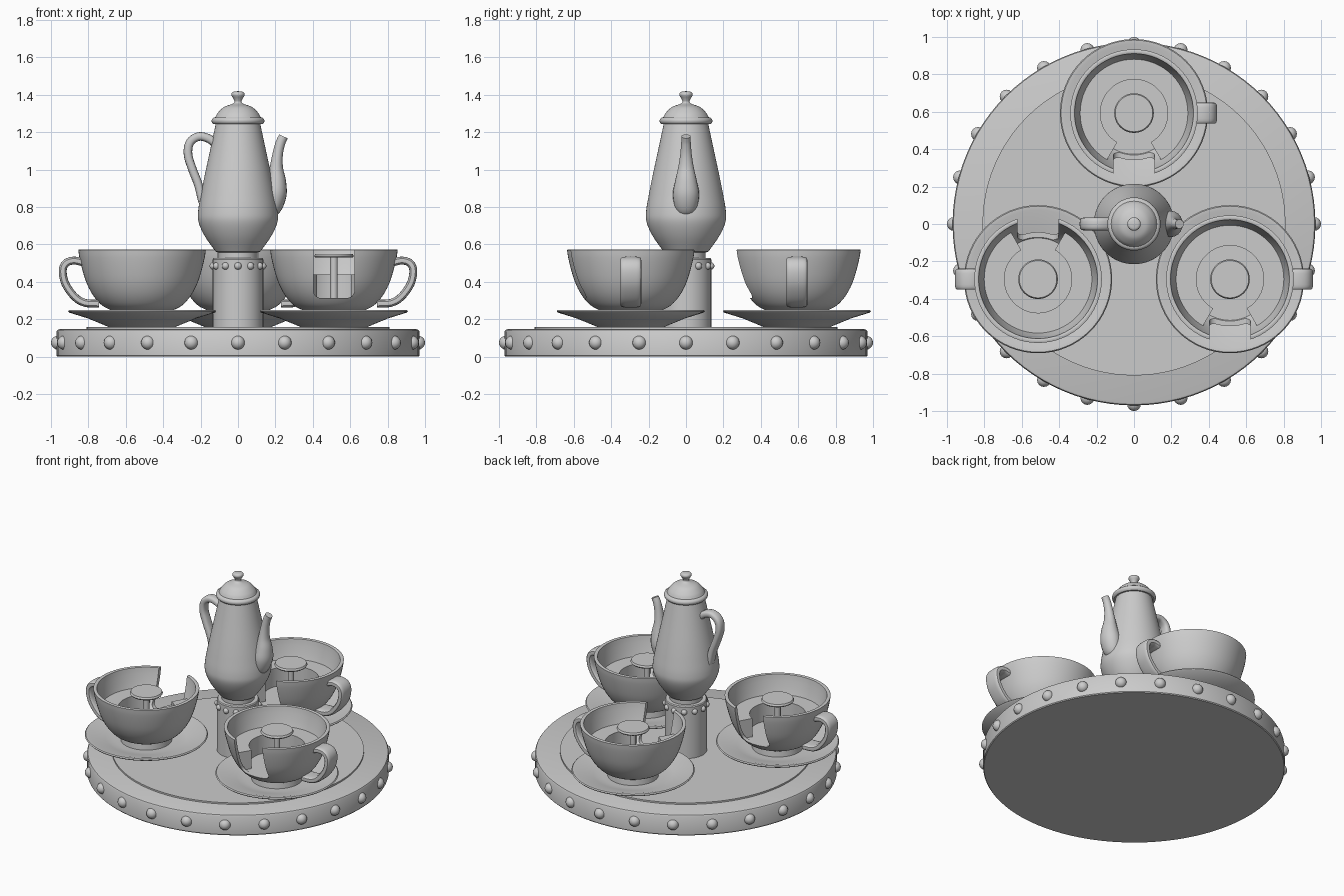
import bpy, bmesh
from math import sin, cos, pi, radians
from mathutils import Vector

if "Cube" in bpy.data.objects:
    bpy.data.objects.remove(bpy.data.objects["Cube"])


def make(name, bm, loc=(0, 0, 0), rot=0):
    bmesh.ops.remove_doubles(bm, verts=bm.verts, dist=1e-5)
    bmesh.ops.recalc_face_normals(bm, faces=bm.faces)
    me = bpy.data.meshes.new(name)
    bm.to_mesh(me)
    bm.free()
    ob = bpy.data.objects.new(name, me)
    bpy.context.collection.objects.link(ob)
    ob.location, ob.rotation_euler = loc, (0, 0, rot)
    return ob


def smooth(pts, n=5):
    """Catmull-Rom through the points"""
    p = [Vector(q) for q in pts]
    p = [2 * p[0] - p[1]] + p + [2 * p[-1] - p[-2]]
    out = []
    for a, b, c, d in zip(p, p[1:], p[2:], p[3:]):
        for i in range(n):
            t = i / n
            out.append(0.5 * (2 * b + (c - a) * t + (2 * a - 5 * b + 4 * c - d) * t * t
                              + (3 * b - a - 3 * c + d) * t ** 3))
    return out + [p[-2]]


def lathe(name, prof, seg=64, start=0, sweep=360, **kw):
    """Revolve an (r, z) profile; a partial sweep gets closed and capped"""
    bm = bmesh.new()
    full = sweep == 360
    n = seg if full else seg + 1
    rings = []
    for i in range(n):
        a = radians(start + sweep * i / seg)
        rings.append([bm.verts.new((r * cos(a), r * sin(a), z)) for r, z in prof])
    m = len(prof)
    for i in range(seg):
        A, B = rings[i], rings[(i + 1) % n]
        for j in range(m - 1 if full else m):
            k = (j + 1) % m
            bm.faces.new((A[j], B[j], B[k], A[k]))
    if not full:
        bm.faces.new(rings[0])
        bm.faces.new(rings[-1])
    return make(name, bm, **kw)


def tube(name, path, power=1.0, seg=20, **kw):
    """Sweep along (x, z, half thickness, half width) points in the XZ plane"""
    bm = bmesh.new()
    pts = smooth(path)
    rings = []
    for i, p in enumerate(pts):
        d = pts[min(i + 1, len(pts) - 1)] - pts[max(i - 1, 0)]
        d = Vector((d[0], d[1])).normalized()
        ring = []
        for k in range(seg):
            a = 2 * pi * k / seg
            c, s = cos(a), sin(a)
            u = p[2] * abs(c) ** power * (1 if c > 0 else -1)
            v = p[3] * abs(s) ** power * (1 if s > 0 else -1)
            ring.append(bm.verts.new((p[0] - d.y * u, v, p[1] + d.x * u)))
        rings.append(ring)
    for A, B in zip(rings, rings[1:]):
        for k in range(seg):
            bm.faces.new((A[k], A[(k + 1) % seg], B[(k + 1) % seg], B[k]))
    bm.faces.new(rings[0])
    bm.faces.new(rings[-1])
    return make(name, bm, **kw)


def bulbs(name, count, ring_r, z, r):
    bm = bmesh.new()
    for i in range(count):
        a = 2 * pi * i / count
        g = bmesh.ops.create_uvsphere(bm, u_segments=16, v_segments=10, radius=r)
        bmesh.ops.translate(bm, verts=g["verts"], vec=(ring_r * cos(a), ring_r * sin(a), z))
    return make(name, bm)


# Turntable platform with bulbs round its edge
lathe("platform", [(0, 0), (0.965, 0), (0.97, 0.006), (0.97, 0.135), (0.965, 0.143),
                   (0.955, 0.147), (0, 0.147)], 96)
lathe("raised_deck", [(0, 0.14), (0.81, 0.14), (0.81, 0.158), (0, 0.158)], 96)
bulbs("platform_bulbs", 24, 0.963, 0.075, 0.037)

# Centre column
lathe("centre_column", [(0, 0.15), (0.135, 0.15), (0.135, 0.52), (0.13, 0.527), (0, 0.527)])
bulbs("column_bulbs", 12, 0.132, 0.485, 0.02)

# Pot on the column
body = smooth([(0.12, 0.562), (0.178, 0.645), (0.211, 0.72), (0.213, 0.78), (0.198, 0.87),
               (0.178, 0.97), (0.15, 1.1), (0.118, 1.25)])
lathe("pot_body", [(0, 0.52), (0.105, 0.52), (0.105, 0.557)] + [tuple(p) for p in body] + [(0, 1.25)])
dome = smooth([(0.122, 1.28), (0.107, 1.305), (0.075, 1.335), (0.03, 1.352), (0.019, 1.362),
               (0.024, 1.378), (0.036, 1.4), (0.028, 1.415), (0, 1.42)])
lathe("pot_lid", [(0, 1.243), (0.13, 1.243), (0.139, 1.251), (0.142, 1.261), (0.139, 1.271),
                  (0.13, 1.279)] + [tuple(p) for p in dome], 48)
tube("pot_spout", [(0.165, 0.755, 0.025, 0.035), (0.185, 0.8, 0.05, 0.06), (0.198, 0.87, 0.062, 0.07),
                   (0.205, 0.94, 0.052, 0.058), (0.205, 1.01, 0.036, 0.042), (0.212, 1.08, 0.028, 0.031),
                   (0.226, 1.14, 0.026, 0.026), (0.243, 1.178, 0.025, 0.024)])
tube("pot_handle", [(x, z, 0.023, 0.034) for x, z in
                    [(-0.11, 1.13), (-0.155, 1.165), (-0.21, 1.177), (-0.257, 1.145), (-0.267, 1.08),
                     (-0.243, 1.0), (-0.212, 0.92), (-0.19, 0.83)]], 0.75)

# Three cup cars: position, half turn for the left one
outer = smooth([(0.17, 0.25), (0.215, 0.275), (0.26, 0.325), (0.295, 0.39), (0.318, 0.46),
                (0.335, 0.53), (0.341, 0.571)], 3)
inner = smooth([(0.318, 0.571), (0.311, 0.53), (0.294, 0.46), (0.27, 0.39), (0.235, 0.325)], 3)
for tag, x, y, rot in (("back", 0, 0.593, 0), ("left", -0.513, -0.295, pi), ("right", 0.513, -0.295, 0)):
    kw = dict(loc=(x, y, 0), rot=rot)
    lathe(tag + "_saucer", [(0, 0.155), (0.17, 0.155), (0.2, 0.168), (0.29, 0.205), (0.39, 0.236),
                            (0.396, 0.243), (0.39, 0.25), (0.37, 0.249), (0.26, 0.217),
                            (0.2, 0.207), (0, 0.207)], **kw)
    cup = lathe(tag + "_cup", [(0, 0.2), (0.165, 0.2), (0.16, 0.25)] + [tuple(p) for p in outer]
                + [(0.333, 0.574), (0.325, 0.574)] + [tuple(p) for p in inner] + [(0.22, 0.31), (0, 0.31)], **kw)

    # Doorway with rounded lower corners
    bm = bmesh.new()
    w, z0, c = 0.11, 0.314, 0.04
    arc = [(w - c + c * sin(radians(a)), z0 + c - c * cos(radians(a))) for a in range(0, 91, 15)]
    outline = arc + [(w, 0.7), (-w, 0.7)] + [(-px, pz) for px, pz in reversed(arc)]
    face = bm.faces.new([bm.verts.new((px, -0.5, pz)) for px, pz in outline])
    ext = bmesh.ops.extrude_face_region(bm, geom=[face])
    bmesh.ops.translate(bm, vec=(0, 0.36, 0),
                        verts=[v for v in ext["geom"] if isinstance(v, bmesh.types.BMVert)])
    cutter = make("doorway_cutter", bm, **kw)
    cutter.hide_render = True
    mod = cup.modifiers.new("doorway", "BOOLEAN")
    mod.operation, mod.solver, mod.object = "DIFFERENCE", "EXACT", cutter
    bpy.context.view_layer.objects.active = cup
    bpy.ops.object.modifier_apply(modifier=mod.name)
    bpy.data.objects.remove(cutter)

    # Bench, table and handle
    lathe(tag + "_bench", [(0.18, 0.305), (0.18, 0.44), (0.296, 0.44), (0.225, 0.305)],
          50, start=-60, sweep=300, **kw)
    lathe(tag + "_table", [(0, 0.3), (0.02, 0.3), (0.02, 0.53), (0.1, 0.53), (0.106, 0.538),
                           (0.1, 0.55), (0, 0.55)], 40, **kw)
    tube(tag + "_handle", [(hx, hz, 0.021, 0.056) for hx, hz in
                           [(0.318, 0.505), (0.365, 0.514), (0.407, 0.5), (0.424, 0.46), (0.41, 0.39),
                            (0.36, 0.32), (0.305, 0.288), (0.23, 0.283)]], 0.55, **kw)

# Smooth shading with sharp edges kept
bpy.ops.object.select_all(action="SELECT")
bpy.context.view_layer.objects.active = bpy.context.selected_objects[0]
bpy.ops.object.shade_smooth_by_angle(angle=radians(35))
